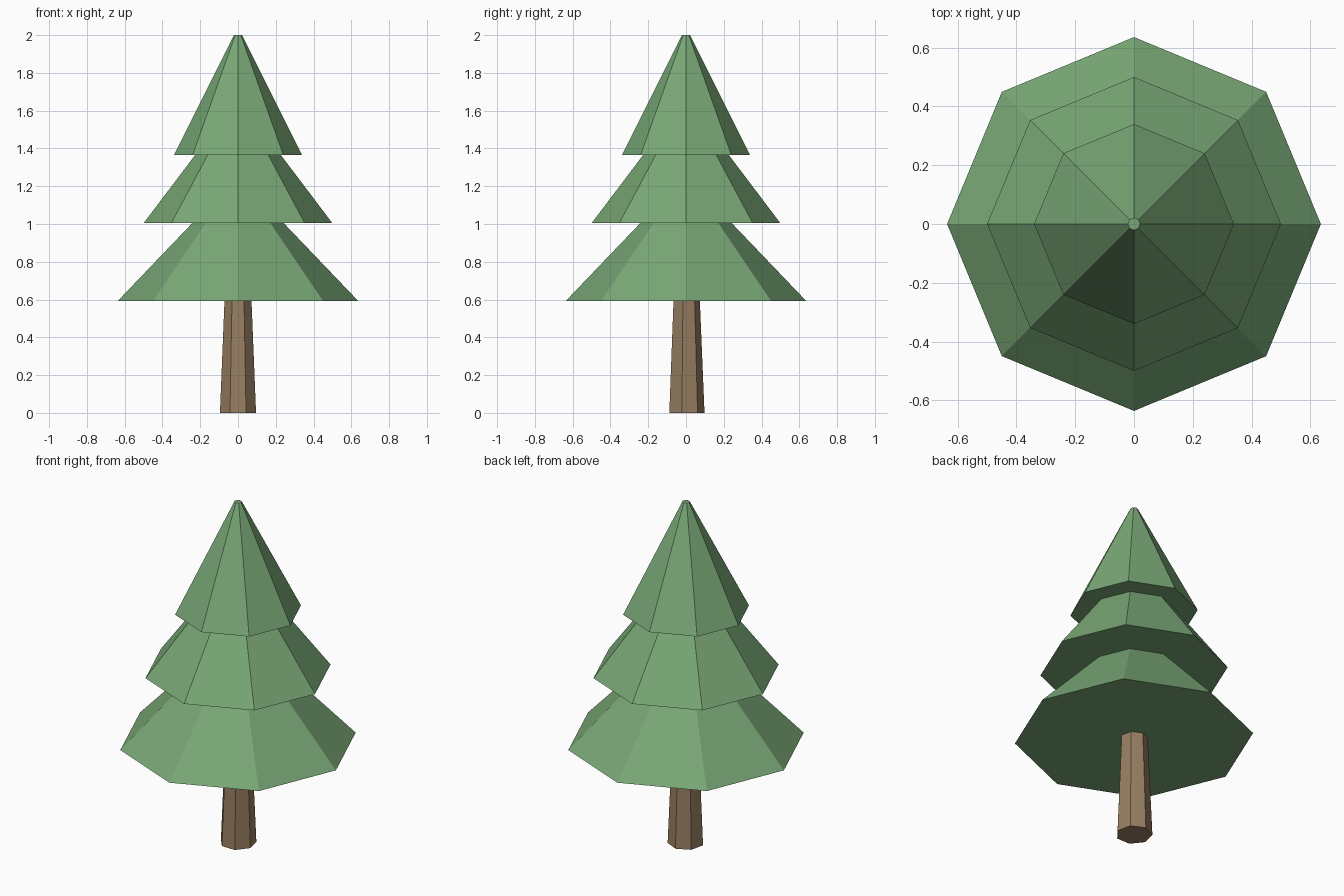
import bpy

if "Cube" in bpy.data.objects:
    bpy.data.objects.remove(bpy.data.objects["Cube"])


def material(name, rgb):
    m = bpy.data.materials.new(name)
    m.diffuse_color = (*rgb, 1)
    m.use_nodes = True
    m.node_tree.nodes["Principled BSDF"].inputs["Base Color"].default_value = m.diffuse_color
    return m


def frustum(name, sides, z0, z1, r0, r1, mat):
    # Flat-faced tapered prism with its first corner towards +y
    bpy.ops.mesh.primitive_cone_add(vertices=sides, radius1=r0, radius2=r1,
                                    depth=z1 - z0, location=(0, 0, (z0 + z1) / 2))
    ob = bpy.context.object
    ob.name = name
    ob.data.materials.append(mat)
    return ob


bark = material("bark", (0.31, 0.21, 0.12))
needles = material("needles", (0.19, 0.39, 0.18))

# Seven-sided trunk, running slightly into the foliage
frustum("trunk", 7, 0, 0.65, 0.098, 0.071, bark)

# Three overlapping eight-sided foliage tiers: z0, z1, base radius, top radius
tiers = {
    "lower_foliage": (0.593, 1.12, 0.636, 0.132),
    "middle_foliage": (1.004, 1.50, 0.50, 0.125),
    "upper_foliage": (1.364, 2.0, 0.34, 0.021),
}
for name, dims in tiers.items():
    frustum(name, 8, *dims, needles)
